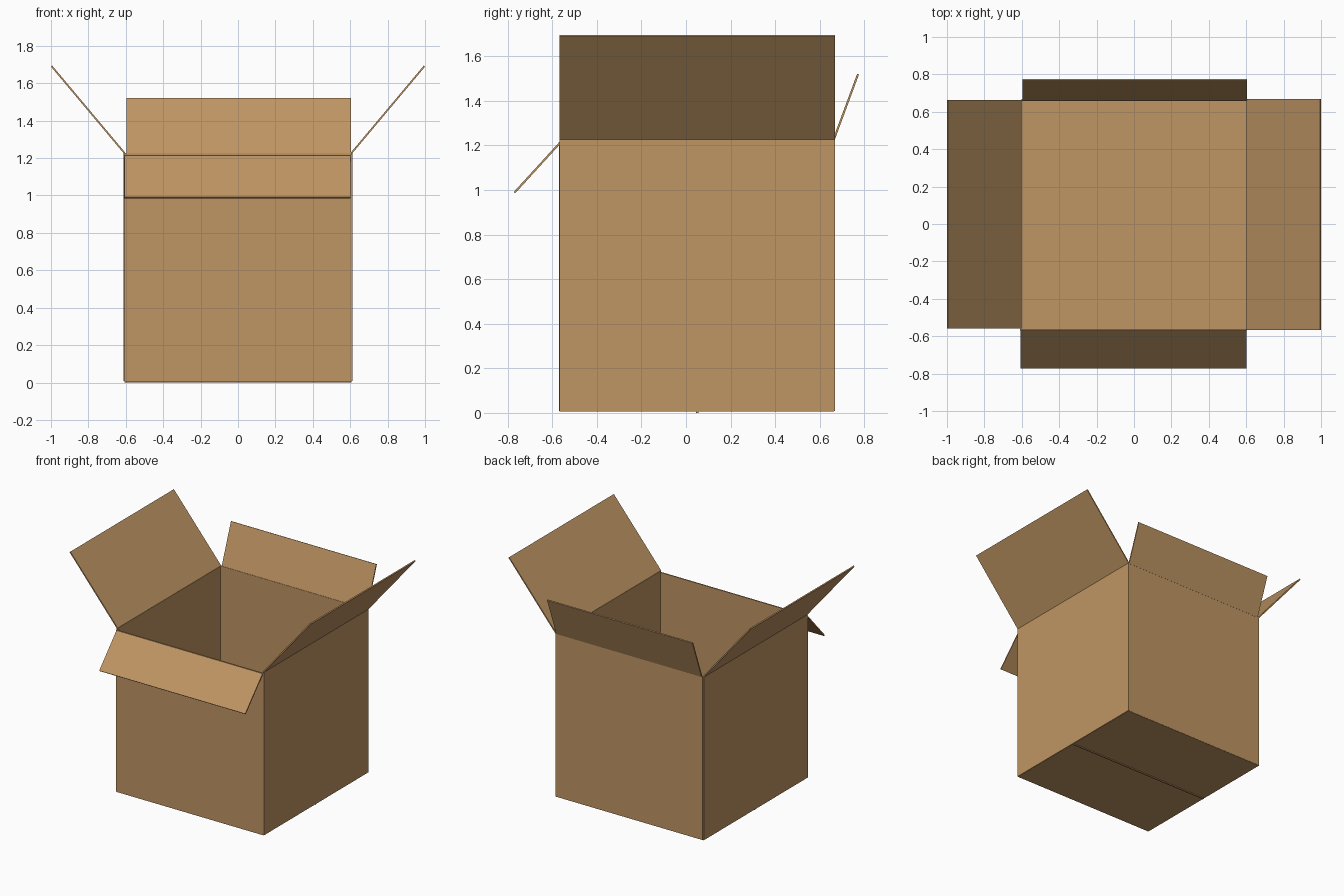
import bpy, bmesh
from mathutils import Vector

if "Cube" in bpy.data.objects:
    bpy.data.objects.remove(bpy.data.objects["Cube"])

T = 0.009  # cardboard thickness

card = bpy.data.materials.new("cardboard brown")
card.diffuse_color = (0.52, 0.30, 0.125, 1)
card.use_nodes = True
card.node_tree.nodes["Principled BSDF"].inputs["Base Color"].default_value = card.diffuse_color


def sheet(name, start, end, axis, lo, hi, t=T):
    """Thin board: a 2D segment (horizontal, z) given thickness, extruded along axis."""
    a, b = Vector(start), Vector(end)
    d = (b - a).normalized()
    n = Vector((-d.y, d.x)) * t / 2
    bm = bmesh.new()
    rings = []
    for s in (lo, hi):
        ring = [(s, p.x, p.y) if axis == 'x' else (p.x, s, p.y)
                for p in (a + n, b + n, b - n, a - n)]
        rings.append([bm.verts.new(c) for c in ring])
    bm.faces.new(rings[0])
    bm.faces.new(rings[1])
    for i in range(4):
        j = (i + 1) % 4
        bm.faces.new((rings[0][i], rings[0][j], rings[1][j], rings[1][i]))
    bmesh.ops.recalc_face_normals(bm, faces=bm.faces)
    me = bpy.data.meshes.new(name)
    bm.to_mesh(me)
    bm.free()
    me.materials.append(card)
    ob = bpy.data.objects.new(name, me)
    bpy.context.collection.objects.link(ob)


# side walls and their raised flaps
for side, s, y0, y1 in (("left", -1, -0.56, 0.662), ("right", 1, -0.567, 0.668)):
    sheet(side + "_wall", (s * 0.608, 0.008), (s * 0.608, 1.226), 'y', y0, y1)
    sheet(side + "_flap", (s * 0.606, 1.226), (s * 0.997, 1.692), 'y', y0, y1)

# front wall with the flap folded down outward
sheet("front_wall", (-0.565, 0.008), (-0.565, 1.216), 'x', -0.61, 0.604)
sheet("front_flap", (-0.565, 1.212), (-0.77, 0.988), 'x', -0.606, 0.601)

# back wall with the flap standing up
sheet("back_wall", (0.661, 0.008), (0.661, 1.228), 'x', -0.604, 0.61)
sheet("back_flap", (0.663, 1.226), (0.772, 1.52), 'x', -0.596, 0.605)

# bottom flaps meeting at a seam
sheet("bottom_front_flap", (-0.568, 0.011), (0.049, 0.011), 'x', -0.608, 0.608)
sheet("bottom_back_flap", (0.049, 0.011), (0.664, 0.011), 'x', -0.608, 0.608)
sheet("bottom_seam", (0.045, 0.004), (0.055, 0.004), 'x', -0.606, 0.606, 0.008)
